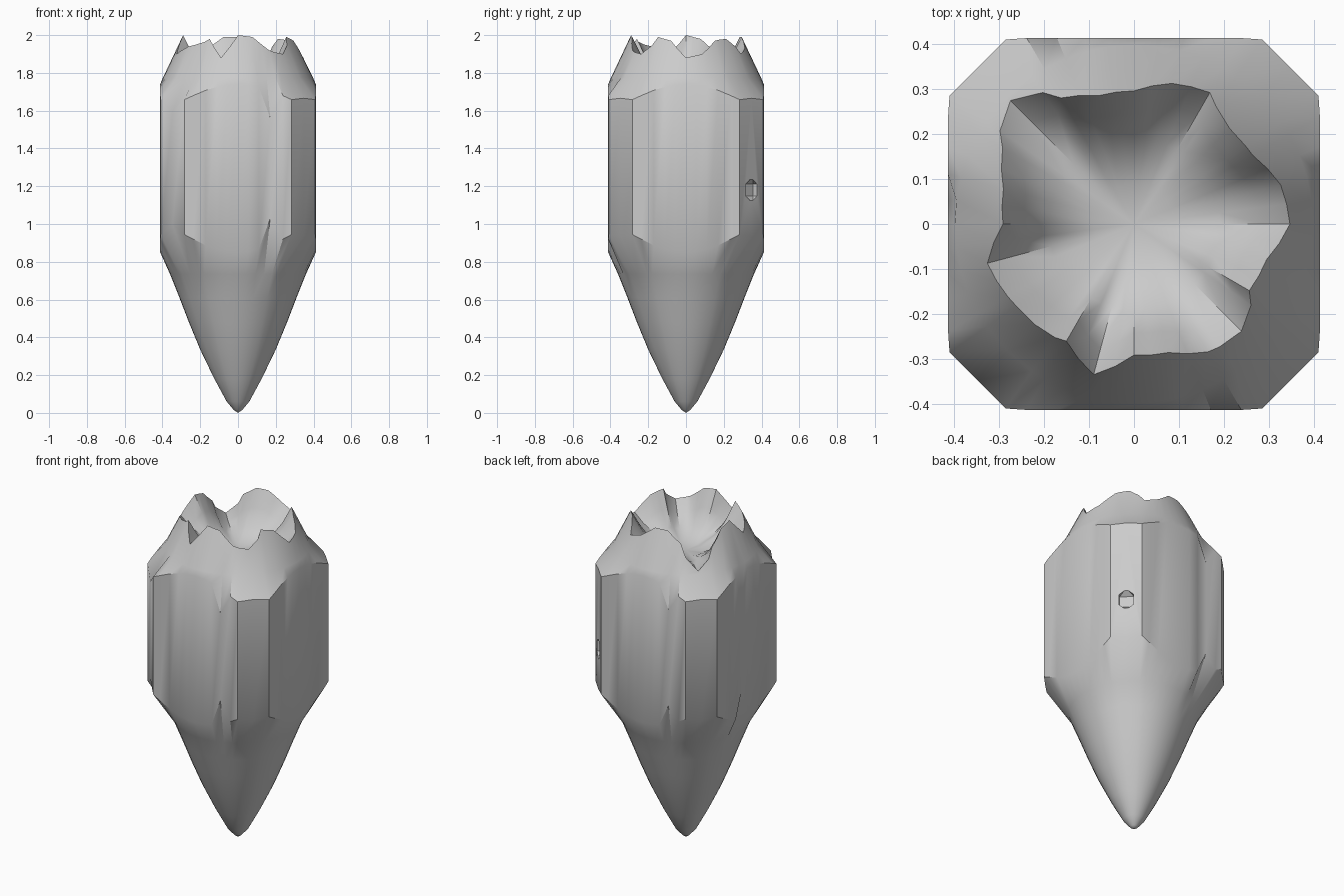
import bpy, bmesh, math

if "Cube" in bpy.data.objects:
    bpy.data.objects.remove(bpy.data.objects["Cube"])

N = 48
HALF, CHAMFER = 0.412, 0.49          # face distance, chamfer plane distance

# rim heights every 15 degrees, counter-clockwise from +x
RIM = [1.88, 1.90, 1.97, 1.98, 1.90, 1.93, 1.99, 1.99, 1.93, 1.79, 1.90, 1.98,
       2.00, 1.90, 1.93, 1.95, 1.98, 1.88, 2.00, 1.99, 1.92, 1.90, 1.99, 1.97]
# pointed chips along the upper and lower shoulders
CHIPS = {39: (1.03, 1.56), 30: (1.00, 1.59), 15: (1.00, 1.58), 23: (1.02, 1.57)}


def angle(i):
    # even steps, snapped to the corners of the chamfered square
    a = i * 7.5
    q = a % 90
    if q == 37.5:
        a -= 2.7
    elif q == 52.5:
        a += 2.7
    return math.radians(a)


def body_radius(a):
    c, s = abs(math.cos(a)), abs(math.sin(a))
    return min(HALF / max(c, s), CHAMFER * math.sqrt(2) / (c + s))


def rim_height(i):
    return (RIM[i // 2] + RIM[((i + 1) // 2) % 24]) / 2


def column(i):
    """Radius/height profile from tip, up the outside, over the rim, into the bowl."""
    R = body_radius(angle(i))
    low, high = 0.85 + (R - HALF) * 1.1, 1.74 - (R - HALF) * 0.95
    low, high = CHIPS.get(i, (low, high))
    h = rim_height(i)
    rim = 0.41 - (h - 1.74) * 0.46
    pts = [(0.022, 0.015), (0.06, 0.06), (0.125, 0.18), (0.2, 0.335),
           (0.26, 0.48), (0.31, 0.61), (0.36, 0.735)]
    pts += [(R, low), (R, high), (0.397, 1.775), (rim, h)]
    pts += [(rim * 0.83, h - (h - 1.75) * 0.4), (0.19, 1.76 + (h - 1.79) * 0.2),
            (0.09, 1.745)]
    return pts


# crystal body with jagged hollow crown
bm = bmesh.new()
cols = []
for i in range(N):
    a = angle(i)
    cols.append([bm.verts.new((r * math.cos(a), r * math.sin(a), z)) for r, z in column(i)])
tip = bm.verts.new((0, 0, 0))
floor = bm.verts.new((0, 0, 1.74))
for i in range(N):
    c, d = cols[i], cols[(i + 1) % N]
    bm.faces.new((tip, d[0], c[0]))
    for k in range(len(c) - 1):
        bm.faces.new((c[k], d[k], d[k + 1], c[k + 1]))
    bm.faces.new((c[-1], d[-1], floor))
bmesh.ops.recalc_face_normals(bm, faces=bm.faces)
mesh = bpy.data.meshes.new("crystal_body")
bm.to_mesh(mesh)
bm.free()
body = bpy.data.objects.new("crystal_body", mesh)
bpy.context.collection.objects.link(body)

# small diamond pit on the back right edge
bpy.ops.mesh.primitive_uv_sphere_add(segments=4, ring_count=2, radius=0.065,
                                     location=(0.355, 0.355, 1.18))
pit = bpy.context.object
pit.name = "pit_cutter"
pit.hide_render = True
pit.hide_set(True)
mod = body.modifiers.new("pit", 'BOOLEAN')
mod.operation = 'DIFFERENCE'
mod.object = pit
bpy.context.view_layer.objects.active = body
body.select_set(True)
bpy.ops.object.modifier_apply(modifier="pit")
bpy.data.objects.remove(pit)
bpy.ops.object.shade_smooth_by_angle(angle=math.radians(35))
